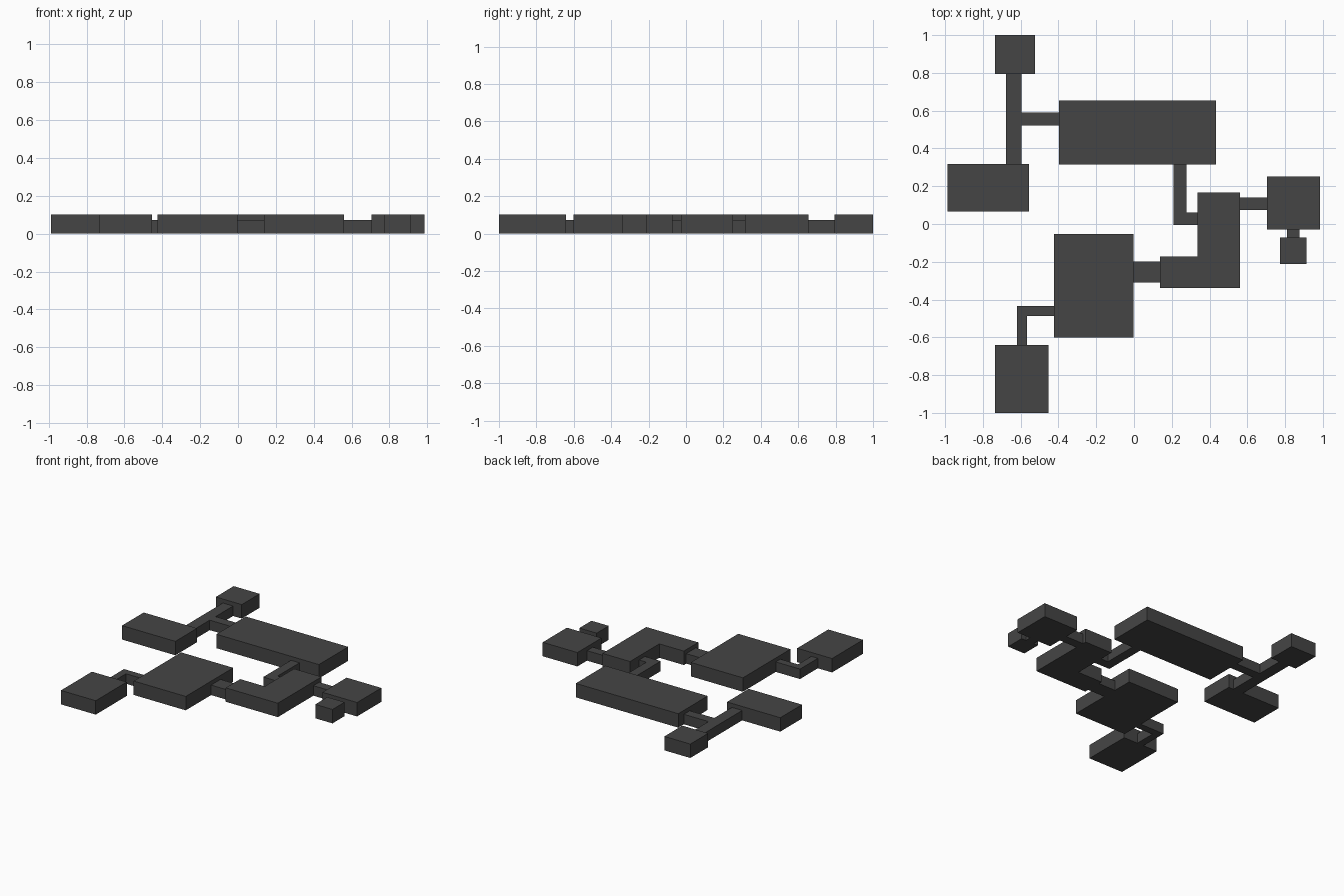
import bpy, bmesh

if "Cube" in bpy.data.objects:
    bpy.data.objects.remove(bpy.data.objects["Cube"])

ROOM_H = 0.102
HALL_H = 0.073


def prism(name, outline, height):
    """Extrude a floor outline straight up from z = 0."""
    bm = bmesh.new()
    base = bm.faces.new([bm.verts.new((x, y, 0)) for x, y in outline])
    top = bmesh.ops.extrude_face_region(bm, geom=[base], use_keep_orig=True)
    verts = [g for g in top["geom"] if isinstance(g, bmesh.types.BMVert)]
    bmesh.ops.translate(bm, verts=verts, vec=(0, 0, height))
    bmesh.ops.recalc_face_normals(bm, faces=bm.faces)
    mesh = bpy.data.meshes.new(name)
    bm.to_mesh(mesh)
    bm.free()
    ob = bpy.data.objects.new(name, mesh)
    bpy.context.collection.objects.link(ob)
    mat = bpy.data.materials.get("dark_stone") or bpy.data.materials.new("dark_stone")
    mat.diffuse_color = (0.06, 0.06, 0.06, 1)
    mat.use_nodes = True
    mat.node_tree.nodes["Principled BSDF"].inputs["Base Color"].default_value = mat.diffuse_color
    mesh.materials.append(mat)


def box(name, x0, x1, y0, y1, height):
    prism(name, [(x0, y0), (x1, y0), (x1, y1), (x0, y1)], height)


# Rectangular rooms: x range, y range
rooms = {
    "north_west_room": (-0.735, -0.525, 0.793, 1.0),
    "west_room": (-0.987, -0.555, 0.067, 0.318),
    "great_hall": (-0.396, 0.435, 0.315, 0.655),
    "east_room": (0.704, 0.985, -0.028, 0.252),
    "east_closet": (0.774, 0.914, -0.211, -0.071),
    "central_room": (-0.424, -0.002, -0.602, -0.053),
    "south_west_room": (-0.735, -0.453, -1.0, -0.641),
}
for name, r in rooms.items():
    box(name, *r, ROOM_H)

# L-shaped room
prism("corner_room", [(0.138, -0.339), (0.56, -0.339), (0.56, 0.167),
                      (0.337, 0.167), (0.337, -0.172), (0.138, -0.172)], ROOM_H)

# Straight corridors
box("east_corridor", 0.56, 0.704, 0.073, 0.14, HALL_H)
box("closet_corridor", 0.81, 0.877, -0.071, -0.028, HALL_H)
box("central_corridor", -0.002, 0.138, -0.309, -0.199, HALL_H)

# Branching and bent corridors
prism("west_corridor", [(-0.678, 0.318), (-0.595, 0.318), (-0.595, 0.522), (-0.396, 0.522),
                        (-0.396, 0.59), (-0.595, 0.59), (-0.595, 0.793), (-0.678, 0.793)], HALL_H)
prism("hall_corridor", [(0.209, -0.006), (0.337, -0.006), (0.337, 0.062),
                        (0.278, 0.062), (0.278, 0.315), (0.209, 0.315)], HALL_H)
prism("south_corridor", [(-0.62, -0.641), (-0.567, -0.641), (-0.567, -0.487),
                         (-0.424, -0.487), (-0.424, -0.434), (-0.62, -0.434)], HALL_H)
